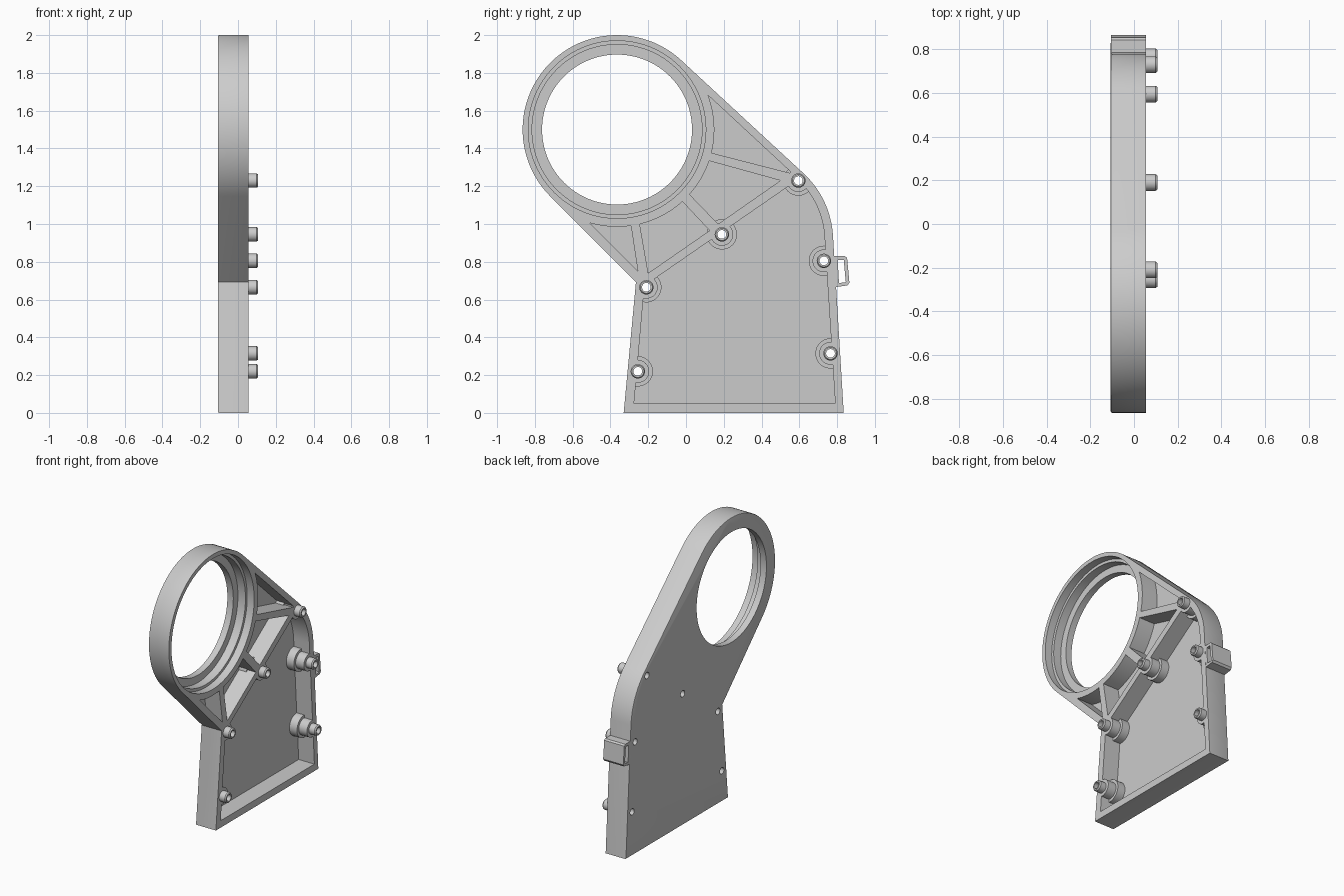
import bpy, bmesh
from math import cos, sin, radians, tau
from mathutils import Vector

if "Cube" in bpy.data.objects:
    bpy.data.objects.remove(bpy.data.objects["Cube"], do_unlink=True)

BACK, RIM, FLOOR, PIN_TOP = -0.107, 0.055, -0.07, 0.107
RING = (-0.365, 1.5)       # centre of the big ring (y, z)
SHOULDER = (0.289, 0.909)  # centre of the rounded shoulder

grey = bpy.data.materials.new("light_grey")
grey.use_nodes = True
grey.diffuse_color = (0.6, 0.6, 0.6, 1)
grey.node_tree.nodes["Principled BSDF"].inputs["Base Color"].default_value = (0.6, 0.6, 0.6, 1)


def arc(centre, r, a0, a1, n):
    """Points of an arc in the y-z plane, both ends included."""
    angles = [radians(a0 + (a1 - a0) * i / n) for i in range(n + 1)]
    return [(centre[0] + r * cos(a), centre[1] + r * sin(a)) for a in angles]


def make_object(name, bm):
    bmesh.ops.recalc_face_normals(bm, faces=bm.faces)
    mesh = bpy.data.meshes.new(name)
    bm.to_mesh(mesh)
    bm.free()
    mesh.materials.append(grey)
    obj = bpy.data.objects.new(name, mesh)
    bpy.context.collection.objects.link(obj)
    return obj


def prism(name, outline, x0, x1, back_bevel=0):
    """Extrude a y-z outline along x, optionally rounding the back rim."""
    bm = bmesh.new()
    face = bm.faces.new([bm.verts.new((x0, y, z)) for y, z in outline])
    ext = bmesh.ops.extrude_face_region(bm, geom=[face], use_keep_orig=True)
    moved = [g for g in ext["geom"] if isinstance(g, bmesh.types.BMVert)]
    bmesh.ops.translate(bm, verts=moved, vec=Vector((x1 - x0, 0, 0)))
    bmesh.ops.recalc_face_normals(bm, faces=bm.faces)
    if back_bevel:
        edges = [e for e in bm.edges if all(abs(v.co.x - x0) < 1e-5 for v in e.verts)]
        bmesh.ops.bevel(bm, geom=edges, offset=back_bevel, segments=2,
                        profile=0.5, affect='EDGES')
    return make_object(name, bm)


def cylinder(name, centre, r, x0, x1, n=48):
    return prism(name, arc(centre, r, 0, 360, n)[:-1], x0, x1)


def lathe(name, centre, profile, n=32):
    """Revolve a closed (radius, x) profile round an axis along x."""
    bm = bmesh.new()
    rows = [[bm.verts.new((x, centre[0] + r * cos(tau * i / n), centre[1] + r * sin(tau * i / n)))
             for r, x in profile] for i in range(n)]
    m = len(profile)
    for i in range(n):
        a, b = rows[i], rows[(i + 1) % n]
        for j in range(m):
            k = (j + 1) % m
            bm.faces.new((a[j], a[k], b[k], b[j]))
    return make_object(name, bm)


def cut(target, cutter):
    """Subtract the cutter from the target and discard it."""
    mod = target.modifiers.new("cut", 'BOOLEAN')
    mod.operation, mod.solver, mod.object = 'DIFFERENCE', 'EXACT', cutter
    bpy.context.view_layer.objects.active = target
    bpy.ops.object.modifier_apply(modifier=mod.name)
    bpy.data.objects.remove(cutter, do_unlink=True)


# Outer body: ring, sloping sides, rounded shoulder and straight foot
outline = (arc(RING, 0.5, 47.5, 225, 64) + [(-0.265, 0.692), (-0.33, 0), (0.835, 0)]
           + arc(SHOULDER, 0.49, 4, 47.5, 16))
body = prism("bracket_body", outline, BACK, RIM, back_bevel=0.008)

# Pockets between the ribs; bosses and ring wall are kept out of each cutter
bosses = [(-0.255, 0.22), (-0.21, 0.665), (0.19, 0.945),
          (0.595, 1.23), (0.73, 0.805), (0.765, 0.315)]
pockets = [
    [(-0.275, 0.05), (0.79, 0.05)] + arc(SHOULDER, 0.445, 4, 47, 16) + [(-0.22, 0.673)],
    [(0, 1.79), (0.55, 1.28), (0.55, 1.27), (0, 1.411)],
    [(0, 1.368), (0.5, 1.23), (0.17, 1.0), (-0.05, 1.228)],
    [(-0.2, 0.74), (0.125, 0.965), (-0.1, 1.205), (-0.27, 1.145)],
    [(-0.56, 1.055), (-0.255, 0.75), (-0.305, 1.08)],
]
for number, shape in enumerate(pockets):
    pocket = prism("pocket_cutter", shape, FLOOR, 0.2)
    if number:
        cut(pocket, cylinder("ring_keep", RING, 0.515, -0.3, 0.3, 96))
    for spot in bosses:
        cut(pocket, cylinder("boss_keep", spot, 0.06, -0.3, 0.3))
        cut(pocket, cylinder("collar_keep", spot, 0.08, -0.3, -0.01))
    cut(body, pocket)

# Stepped ring opening
for radius, depth in ((0.47, 0.0), (0.45, -0.06), (0.397, -0.3)):
    cut(body, cylinder("ring_cutter", RING, radius, depth, 0.3, 96))

# Screw holes and hollow chamfered pins
for i, spot in enumerate(bosses):
    cut(body, cylinder("hole_cutter", spot, 0.023, -0.3, 0.3, 32))
    lathe(f"pin_{i + 1}", spot, [(0.023, RIM), (0.038, RIM), (0.038, PIN_TOP - 0.008),
                                 (0.032, PIN_TOP), (0.023, PIN_TOP)])

# Strap loop on the rear edge
loop = prism("strap_loop", [(0.77, 0.83), (0.842, 0.83), (0.853, 0.82), (0.865, 0.69),
                            (0.855, 0.675), (0.785, 0.665)], BACK + 0.001, RIM - 0.001)
cut(loop, prism("loop_cutter", [(0.803, 0.808), (0.835, 0.81), (0.846, 0.692),
                                (0.81, 0.687)], -0.3, 0.3))

# Smooth the curved walls and keep edges crisp
parts = [o for o in bpy.context.scene.objects if o.type == 'MESH' and
         o.name.startswith(("bracket", "pin", "strap"))]
bpy.ops.object.select_all(action='DESELECT')
for part in parts:
    part.select_set(True)
bpy.context.view_layer.objects.active = body
bpy.ops.object.shade_smooth_by_angle(angle=radians(25))
